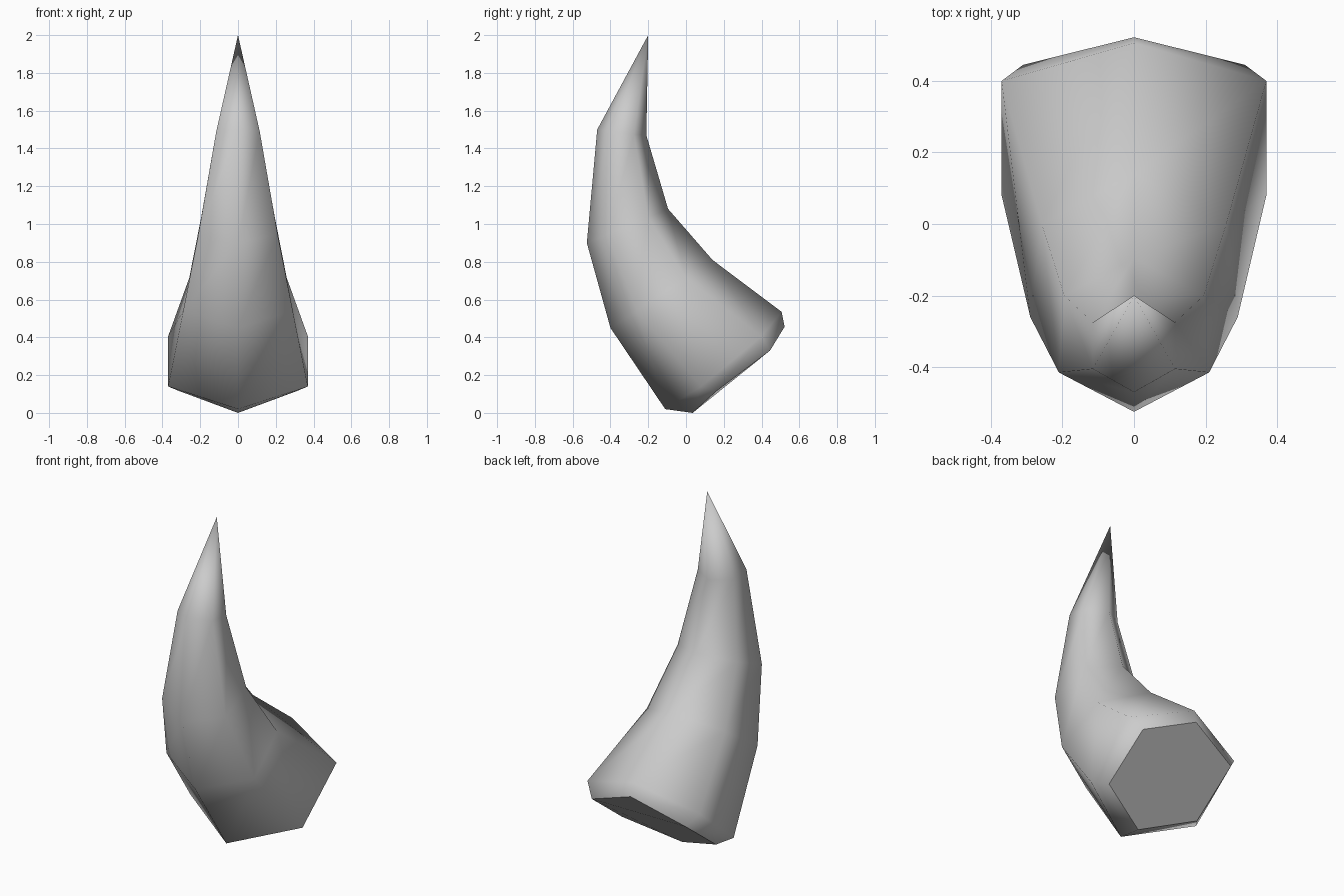
import bpy
import bmesh

cube = bpy.data.objects.get("Cube")
if cube:
    bpy.data.objects.remove(cube, do_unlink=True)

# Horn colour
grey = bpy.data.materials.new("horn_grey")
grey.use_nodes = True
colour = (0.6, 0.6, 0.6, 1)
grey.diffuse_color = colour
grey.node_tree.nodes["Principled BSDF"].inputs["Base Color"].default_value = colour


def hexagon(bm, outer, low, high, inner):
    """Six-sided section: two points on the centre line, two mirrored pairs."""
    points = [(0, *outer), low, high, (0, *inner),
              (-high[0], *high[1:]), (-low[0], *low[1:])]
    return [bm.verts.new(p) for p in points]


# Sections from the base to the tip: outer (y, z), low and high side (x, y, z), inner (y, z)
sections = [
    ((0.035, 0.0), (0.31, 0.16, 0.115), (0.31, 0.445, 0.33), (0.522, 0.456)),
    ((-0.11, 0.02), (0.37, 0.08, 0.14), (0.37, 0.40, 0.405), (0.506, 0.535)),
    ((-0.40, 0.45), (0.29, -0.26, 0.54), (0.258, 0.0, 0.715), (0.14, 0.81)),
    ((-0.525, 0.90), (0.21, -0.415, 0.945), (0.195, -0.20, 1.035), (-0.095, 1.08)),
    ((-0.47, 1.50), (0.115, -0.405, 1.49), (0.115, -0.275, 1.475), (-0.21, 1.47)),
]

bm = bmesh.new()
rings = [hexagon(bm, *s) for s in sections]
tip = bm.verts.new((0, -0.2, 2.0))

# Curved sides
for a, b in zip(rings, rings[1:]):
    for i in range(6):
        j = (i + 1) % 6
        bm.faces.new((a[i], a[j], b[j], b[i]))

# Pointed end
for i in range(6):
    bm.faces.new((rings[-1][i], rings[-1][(i + 1) % 6], tip))

for face in bm.faces:
    face.smooth = True

# Flat base with a crisp rim
base = bm.faces.new(rings[0][::-1])
base.smooth = False
for edge in base.edges:
    edge.smooth = False

bmesh.ops.recalc_face_normals(bm, faces=bm.faces)
mesh = bpy.data.meshes.new("horn")
bm.to_mesh(mesh)
bm.free()
mesh.materials.append(grey)
horn = bpy.data.objects.new("horn", mesh)
bpy.context.collection.objects.link(horn)
